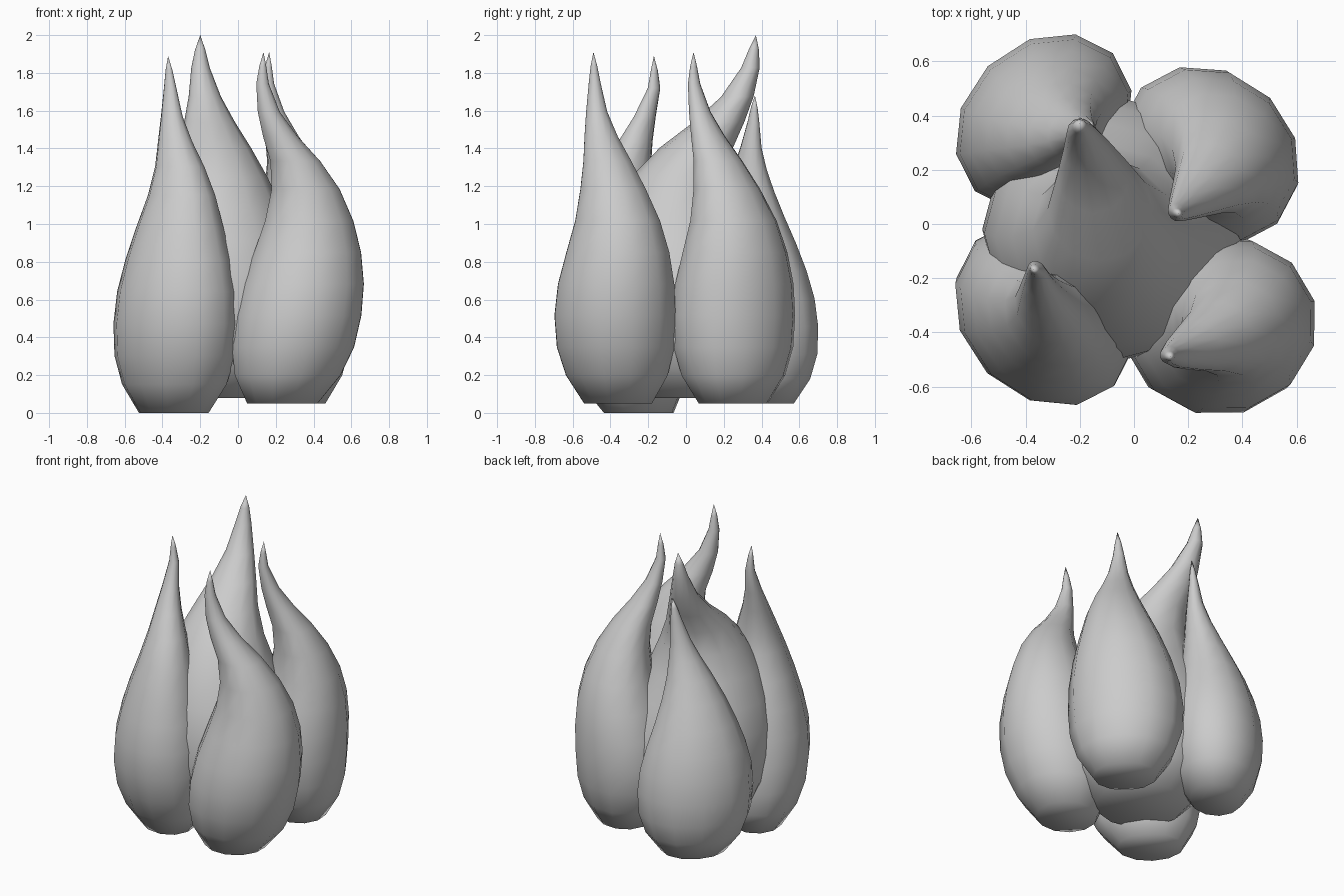
import bpy
import bmesh
from math import cos, sin, tau, radians

cube = bpy.data.objects.get("Cube")
if cube:
    bpy.data.objects.remove(cube, do_unlink=True)

grey = bpy.data.materials.new("plain grey")
grey.use_nodes = True
colour = (0.6, 0.6, 0.6, 1)
grey.diffuse_color = colour
grey.node_tree.nodes["Principled BSDF"].inputs["Base Color"].default_value = colour

SIDES = 12
# Teardrop profile shared by all flames: height fraction, relative radius
PROFILE = [(0, .56), (.08, .84), (.16, .97), (.25, 1), (.34, .96), (.43, .85),
           (.52, .7), (.61, .54), (.69, .395), (.76, .275), (.83, .175),
           (.91, .1), (.96, .055)]
# Height fractions at which each flame's bending centreline is given
KEYS = [0, .25, .5, .65, .8, .9, 1]


def bend(values, t):
    """Smooth interpolation of a centreline coordinate."""
    last = len(KEYS) - 1
    i = max(k for k in range(last) if KEYS[k] <= t)

    def slope(k):
        a, b = max(k - 1, 0), min(k + 1, last)
        return (values[b] - values[a]) / (KEYS[b] - KEYS[a])

    span = KEYS[i + 1] - KEYS[i]
    u = (t - KEYS[i]) / span
    ease = u * u * (3 - 2 * u)
    return (values[i] + (values[i + 1] - values[i]) * ease
            + span * u * (1 - u) * ((1 - u) * slope(i) - u * slope(i + 1)))


def flame(name, bottom, top, long, short, turn, xs, ys):
    """Oval teardrop whose long axis is turned about z by some degrees."""
    bm = bmesh.new()
    c, s = cos(radians(turn)), sin(radians(turn))
    rings = []
    for t, r in PROFILE:
        cx, cy, z = bend(xs, t), bend(ys, t), bottom + (top - bottom) * t
        ring = []
        for k in range(SIDES):
            u = long * r * cos(tau * k / SIDES)
            v = short * r * sin(tau * k / SIDES)
            ring.append(bm.verts.new((cx + u * c - v * s, cy + u * s + v * c, z)))
        rings.append(ring)
    tip = bm.verts.new((xs[-1], ys[-1], top))
    bm.faces.new(rings[0][::-1])
    for k in range(SIDES):
        n = (k + 1) % SIDES
        for low, high in zip(rings, rings[1:]):
            bm.faces.new((low[k], low[n], high[n], high[k]))
        bm.faces.new((rings[-1][k], rings[-1][n], tip))
    mesh = bpy.data.meshes.new(name)
    bm.to_mesh(mesh)
    bm.free()
    mesh.materials.append(grey)
    mesh.shade_smooth()
    obj = bpy.data.objects.new(name, mesh)
    bpy.context.collection.objects.link(obj)


# Large middle flame leaning backwards
flame("center_flame", .08, 2, .49, .49, 0,
      [-.05, -.07, -.105, -.115, -.165, -.197, -.2],
      [0, -.02, -.05, .005, .235, .335, .37])
# Four outer flames
flame("front_right_flame", 0, 1.89, .365, .3, -45,
      [-.34, -.33, -.31, -.3, -.345, -.358, -.37],
      [-.25, -.338, -.355, -.335, -.24, -.172, -.17])
flame("front_left_flame", .05, 1.91, .345, .33, 15,
      [.235, .32, .377, .337, .185, .132, .135],
      [-.36, -.376, -.36, -.4, -.465, -.482, -.49])
flame("back_left_flame", .05, 1.91, .355, .308, -45,
      [.28, .277, .325, .305, .205, .16, .165],
      [.25, .252, .255, .195, .09, .045, .04])
flame("back_right_flame", .05, 1.68, .36, .292, 45,
      [-.33, -.333, -.323, -.28, -.21, -.18, -.155],
      [.39, .376, .358, .34, .34, .355, .365])
